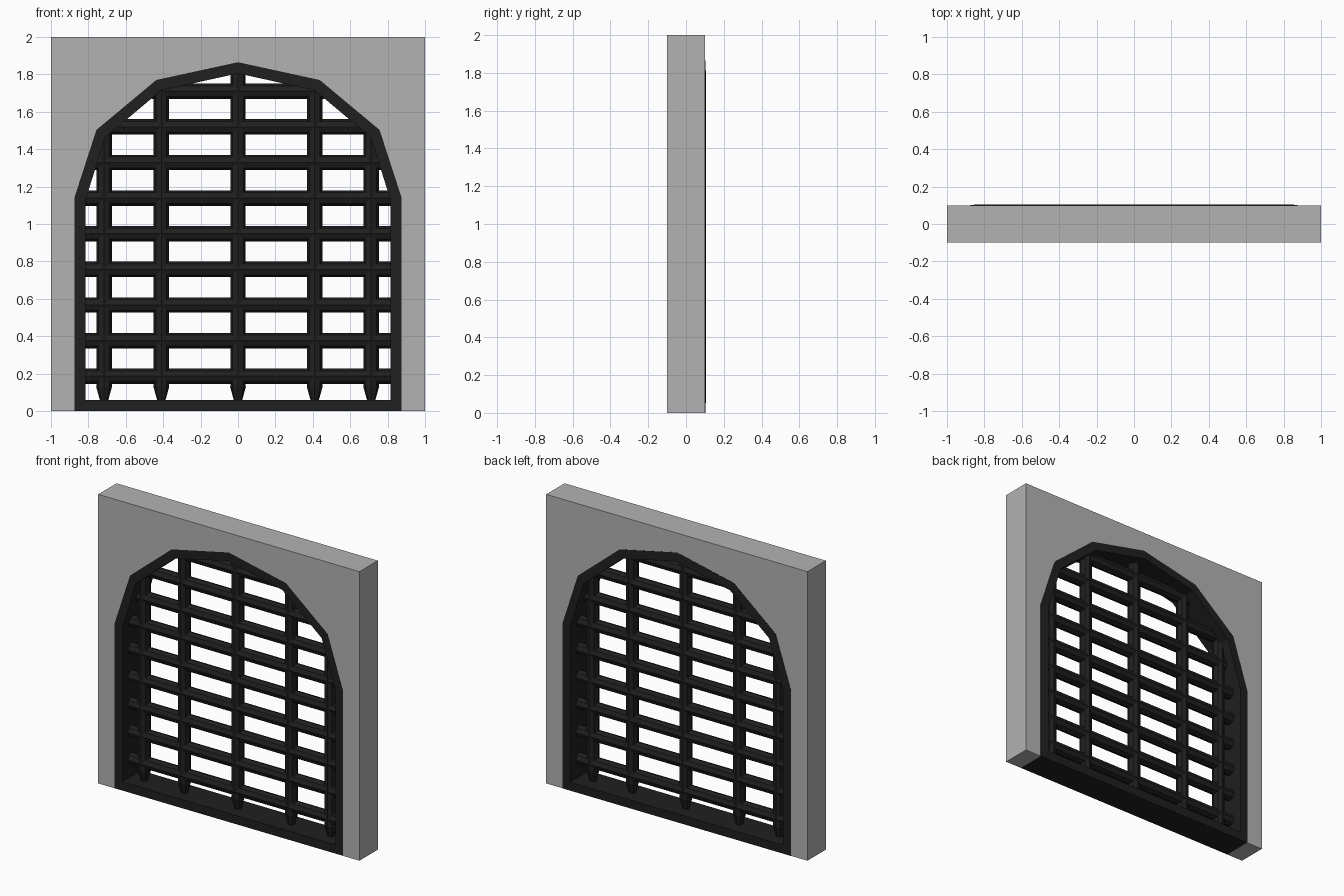
import bpy, bmesh, math
from mathutils import Matrix, Vector

if "Cube" in bpy.data.objects:
    bpy.data.objects.remove(bpy.data.objects["Cube"])


def material(name, v):
    m = bpy.data.materials.new(name)
    m.diffuse_color = (v, v, v, 1)
    m.use_nodes = True
    m.node_tree.nodes["Principled BSDF"].inputs["Base Color"].default_value = m.diffuse_color
    return m


iron = material("dark_iron", 0.014)
stone = material("grey_stone", 0.45)

# Right half of the arch, from the floor up to the crown
OUTER = [(0.875, 0), (0.875, 1.14), (0.757, 1.503), (0.437, 1.77), (0, 1.865)]
INNER = [(0.815, 0.06), (0.815, 1.13), (0.71, 1.463), (0.41, 1.715), (0, 1.805)]
MID = [((a + c) / 2, (b + d) / 2) for (a, b), (c, d) in zip(OUTER, INNER)]


def mirror(half):
    return half + [(-x, z) for x, z in reversed(half[:-1])]


def finish(name, bm, mat):
    bmesh.ops.recalc_face_normals(bm, faces=bm.faces)
    me = bpy.data.meshes.new(name)
    bm.to_mesh(me)
    bm.free()
    ob = bpy.data.objects.new(name, me)
    bpy.context.collection.objects.link(ob)
    me.materials.append(mat)
    return ob


def mid_height(x):
    for (x0, z0), (x1, z1) in zip(MID[1:], MID[2:]):
        if x1 <= x <= x0:
            return z0 + (z1 - z0) * (x0 - x) / (x0 - x1)


def mid_width(z):
    for (x0, z0), (x1, z1) in zip(MID, MID[1:]):
        if z0 <= z <= z1:
            return x0 + (x1 - x0) * (z - z0) / (z1 - z0)


def rod(bm, start, end, r1, r2, sides=8):
    # Octagonal rod with an edge facing the front
    a, b = Vector(start), Vector(end)
    d = b - a
    rot = Vector((0, 0, 1)).rotation_difference(d).to_matrix().to_4x4()
    bmesh.ops.create_cone(bm, cap_ends=True, segments=sides, radius1=r1, radius2=r2,
                          depth=d.length, matrix=Matrix.Translation((a + b) / 2) @ rot)


# Stone wall with the arched opening
bm = bmesh.new()
outline = [(-1, 0), (-1, 2), (1, 2), (1, 0)] + mirror(OUTER)
face = bm.faces.new([bm.verts.new((x, -0.1, z)) for x, z in outline])
ext = bmesh.ops.extrude_face_region(bm, geom=[face], use_keep_orig=True)
bmesh.ops.translate(bm, vec=(0, 0.2, 0),
                    verts=[g for g in ext["geom"] if isinstance(g, bmesh.types.BMVert)])
finish("stone_wall", bm, stone)

# Iron frame: closed ring lofted through four loops, raised slightly at the back
bm = bmesh.new()
loops = []
for half, y in ((OUTER, -0.1), (INNER, -0.1), (INNER, 0.105), (OUTER, 0.102)):
    loops.append([bm.verts.new((x, y, z)) for x, z in mirror(half)])
n = len(loops[0])
for k in range(4):
    p, q = loops[k], loops[(k + 1) % 4]
    for i in range(n):
        j = (i + 1) % n
        bm.faces.new((p[i], p[j], q[j], q[i]))
finish("arch_frame", bm, iron)

# Upright bars with blunt spikes
R = 0.041
bm = bmesh.new()
for x in (-0.716, -0.41, 0, 0.41, 0.712):
    rod(bm, (x, 0, 0.125), (x, 0, mid_height(abs(x)) if abs(x) < 0.71 else 1.49), R, R)
    rod(bm, (x, 0, 0.05), (x, 0, 0.13), 0.02, R * 1.03)
finish("upright_bars", bm, iron)

# Cross bars spanning the frame
bm = bmesh.new()
for i in range(9):
    z = 0.186 + 0.1905 * i
    w = mid_width(z)
    rod(bm, (-w, 0, z), (w, 0, z), R, R)
finish("cross_bars", bm, iron)
